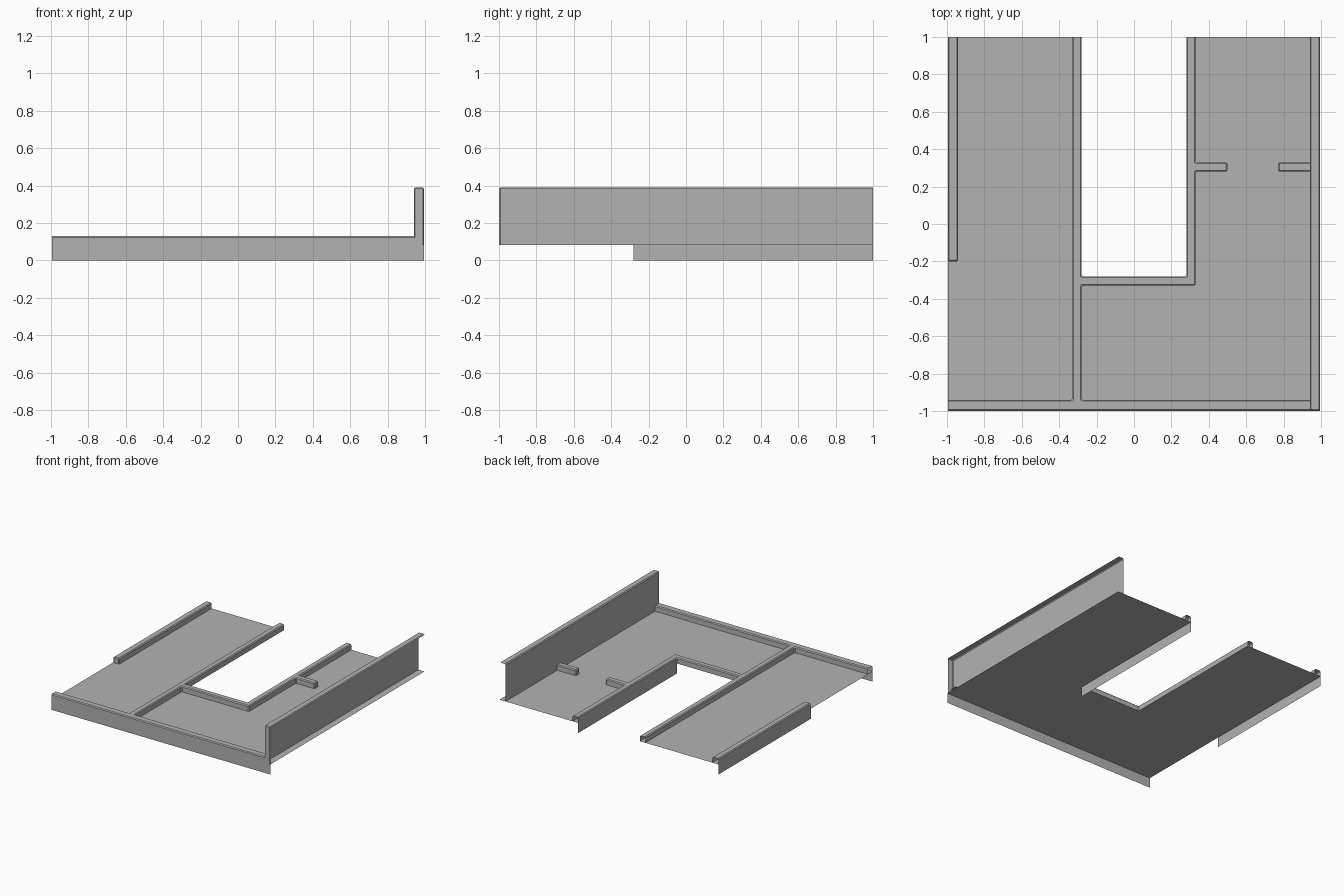
import bpy, bmesh

FLOOR, RAIL, TOP = 0.083, 0.13, 0.39
E = 0.995          # outer edge in x
BEVEL = 0.007

cube = bpy.data.objects.get("Cube")
if cube:
    bpy.data.objects.remove(cube)

grey = bpy.data.materials.new("plain_grey")
grey.use_nodes = True
grey.diffuse_color = (0.45, 0.45, 0.45, 1)
grey.node_tree.nodes["Principled BSDF"].inputs["Base Color"].default_value = grey.diffuse_color


def finish(bm, name):
    mesh = bpy.data.meshes.new(name)
    bm.to_mesh(mesh)
    bm.free()
    mesh.materials.append(grey)
    obj = bpy.data.objects.new(name, mesh)
    bpy.context.collection.objects.link(obj)


def sheet(name, points):
    bm = bmesh.new()
    bm.faces.new([bm.verts.new(p) for p in points])
    finish(bm, name)


def on_plane(item, planes):
    return any(all(abs(v.co[axis] - at) < 1e-4 for v in item.verts) for axis, at in planes)


def prism(name, outline, top, open_planes=()):
    """Raised wall with softened edges, hollow below and on the open planes."""
    bm = bmesh.new()
    base = bm.faces.new([bm.verts.new((x, y, FLOOR)) for x, y in outline])
    new = bmesh.ops.extrude_face_region(bm, geom=[base])["geom"]
    for v in new:
        if isinstance(v, bmesh.types.BMVert):
            v.co.z = top
    bmesh.ops.recalc_face_normals(bm, faces=bm.faces)
    soft = [e for e in bm.edges if not on_plane(e, [*open_planes, (2, FLOOR)])]
    bmesh.ops.bevel(bm, geom=soft, offset=BEVEL, segments=1, affect='EDGES')
    gone = [f for f in bm.faces if on_plane(f, [*open_planes, (2, FLOOR)])]
    bmesh.ops.delete(bm, geom=gone, context='FACES')
    finish(bm, name)


def box_outline(x0, x1, y0, y1):
    return [(x0, y0), (x1, y0), (x1, y1), (x0, y1)]


# U-shaped floor
floor = [(-E, -1), (E, -1), (E, 1), (.28, 1), (.28, -.28), (-.28, -.28), (-.28, 1), (-E, 1)]
sheet("floor", [(x, y, FLOOR) for x, y in floor])

# Connected low rails: front edge, divider, notch border and its stub
rails = [(-E, -1), (.96, -1), (.96, -.94), (-.28, -.94), (-.28, -.33), (.33, -.33),
         (.33, .28), (.5, .28), (.5, .33), (.33, .33), (.33, 1), (.28, 1),
         (.28, -.28), (-.28, -.28), (-.28, 1), (-.33, 1), (-.33, -.94), (-E, -.94)]
prism("low_rails", rails, RAIL, [(1, 1), (0, -E), (0, .96)])

# Separate low pieces
prism("side_rail", box_outline(-E, -.94, -.2, 1), RAIL, [(1, 1)])
prism("wall_stub", box_outline(.77, .94, .28, .33), RAIL, [(0, .94)])

# Tall side wall, open on its outer side and back end
bm = bmesh.new()
wall = [(.94, 1), (.94, -1), (E, -1)]
prism("tall_wall", box_outline(.94, E, -1, 1), TOP, [(1, 1)])
bm.free()
wall_mesh = bpy.data.objects["tall_wall"].data
bm = bmesh.new()
bm.from_mesh(wall_mesh)
bmesh.ops.delete(bm, geom=[f for f in bm.faces if f.normal.x > 0.9], context='FACES')
bm.to_mesh(wall_mesh)
bm.free()

# Thin skirts hanging below the floor
for name, a, b in [("front_skirt", (-E, -1), (E, -1)),
                   ("side_skirt", (-E, 1), (-E, -.2)),
                   ("notch_skirt", (.28, 1), (.28, -.28))]:
    sheet(name, [(*a, 0), (*b, 0), (*b, FLOOR), (*a, FLOOR)])
